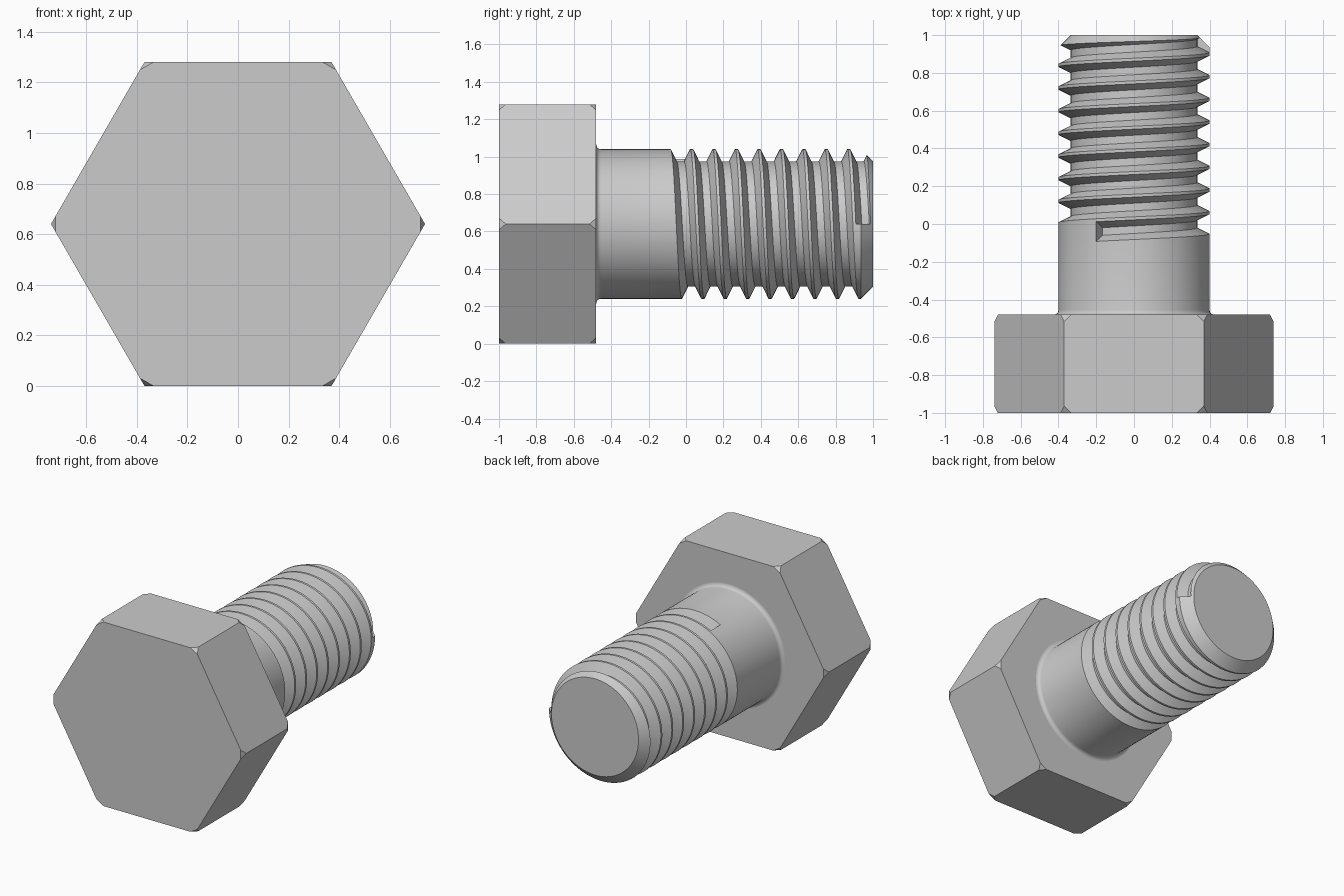
import bpy, bmesh
from math import sin, cos, radians, pi

if "Cube" in bpy.data.objects:
    bpy.data.objects.remove(bpy.data.objects["Cube"])

AXIS_Z = 0.64              # height of the bolt axis, which runs along y
MAJOR, MINOR, PITCH = 0.40, 0.335, 0.12

steel = bpy.data.materials.new("grey steel")
steel.diffuse_color = (0.6, 0.6, 0.6, 1)
steel.use_nodes = True
steel.node_tree.nodes["Principled BSDF"].inputs["Base Color"].default_value = steel.diffuse_color


def polar(r, y, deg):
    """Point around the bolt axis; 0 degrees is up, 90 degrees is +x."""
    a = radians(deg)
    return (r * sin(a), y, AXIS_Z + r * cos(a))


def make_object(name, bm):
    bmesh.ops.recalc_face_normals(bm, faces=bm.faces)
    mesh = bpy.data.meshes.new(name)
    bm.to_mesh(mesh)
    bm.free()
    mesh.materials.append(steel)
    obj = bpy.data.objects.new(name, mesh)
    bpy.context.collection.objects.link(obj)
    return obj


def loft(bm, rings):
    """Skin a list of closed rings of points and cap both ends."""
    rows = [[bm.verts.new(p) for p in ring] for ring in rings]
    n = len(rows[0])
    for a, b in zip(rows, rows[1:]):
        for i in range(n):
            j = (i + 1) % n
            bm.faces.new((a[i], a[j], b[j], b[i]))
    bm.faces.new(rows[0])
    bm.faces.new(rows[-1])


# Hexagonal head with every corner clipped
bm = bmesh.new()
corner = 0.64 / cos(pi / 6)
loft(bm, [[polar(corner, y, 30 + 60 * k) for k in range(6)] for y in (-1, -0.48)])
bmesh.ops.bevel(bm, geom=bm.verts[:], offset=0.036, offset_type='OFFSET',
                segments=1, profile=0.5, affect='VERTICES')
make_object("head", bm)

# Shaft: fillet at the head, plain shank, chamfered tip
bm = bmesh.new()
F = 0.025
fillet = [(MAJOR + F - F * sin(t * pi / 8), -0.48 + F - F * cos(t * pi / 8))
          for t in range(5)]
profile = [(MAJOR + F, -0.50)] + fillet + [(MAJOR, 0.935), (MINOR, 1.0)]
loft(bm, [[polar(r, y, k * 3.75) for k in range(96)] for r, y in profile])
shaft = make_object("threaded_shaft", bm)

# Helical groove cutter: trapezoid section swept right-handed
bm = bmesh.new()
section = [(MINOR, -0.020), (MINOR, 0.020), (0.41, 0.057), (0.41, -0.057)]
rings = []
for deg in range(-30, 2971, 5):
    y0 = -0.03 + PITCH * deg / 360
    rings.append([polar(r, y0 + dy, deg) for r, dy in section])
loft(bm, rings)
cutter = make_object("thread_cutter", bm)
cutter.hide_render = True

# Cut the thread and bake the result
mod = shaft.modifiers.new("thread", 'BOOLEAN')
mod.operation = 'DIFFERENCE'
mod.solver = 'EXACT'
mod.object = cutter
bpy.context.view_layer.update()
graph = bpy.context.evaluated_depsgraph_get()
baked = bpy.data.meshes.new_from_object(shaft.evaluated_get(graph))
shaft.modifiers.clear()
shaft.data = baked
bpy.data.objects.remove(cutter)

# Smooth the round surfaces, keep thread edges sharp
bpy.ops.object.select_all(action='DESELECT')
shaft.select_set(True)
bpy.context.view_layer.objects.active = shaft
bpy.ops.object.shade_smooth_by_angle(angle=radians(28))
